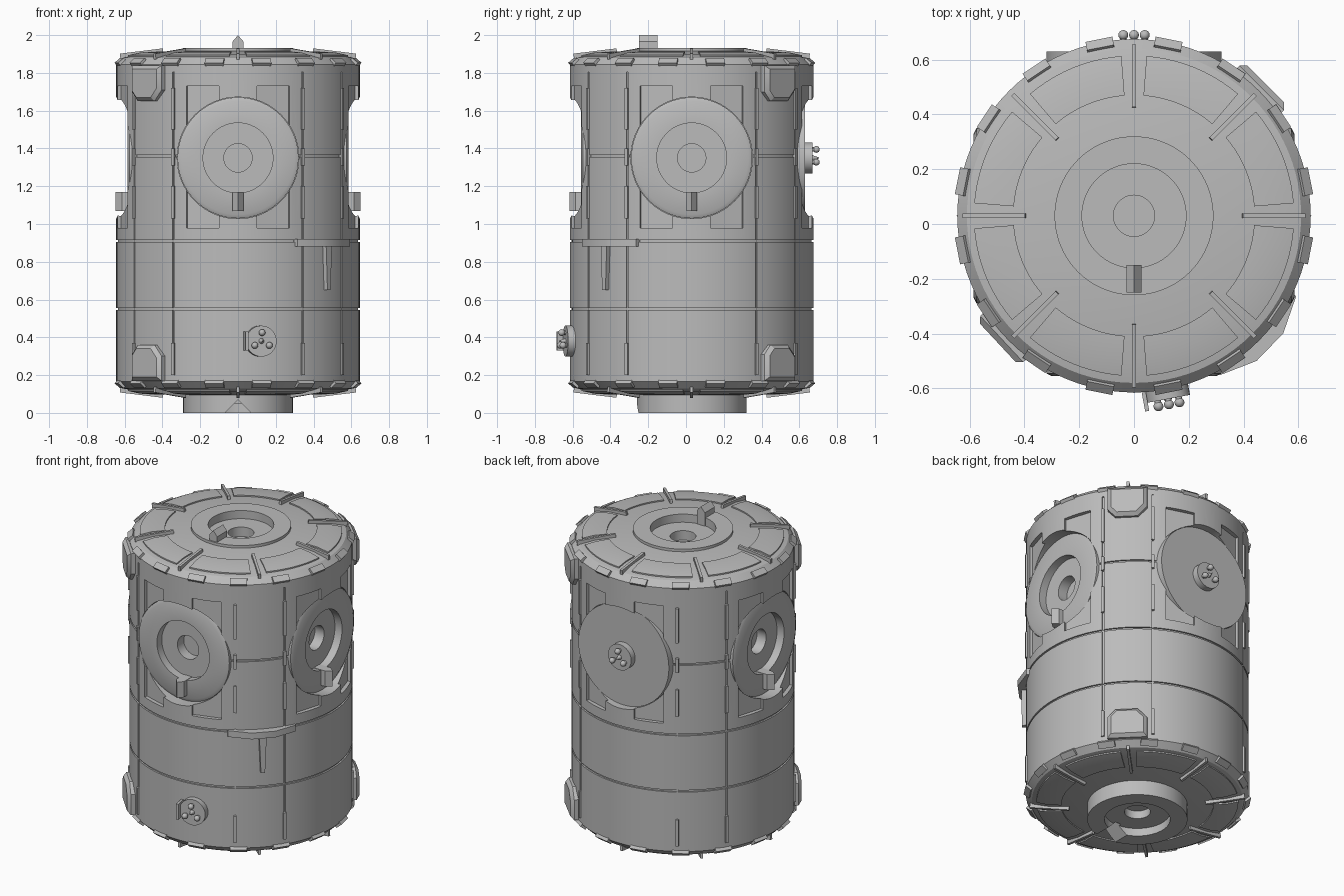
import bpy, bmesh
from math import sin, cos, pi, radians, hypot
from mathutils import Matrix, Vector

if "Cube" in bpy.data.objects:
    bpy.data.objects.remove(bpy.data.objects["Cube"])

AXIS = Vector((0, 0.03, 0))   # centre line of the hull
R = 0.645                     # hull radius
MID = 1.005                   # mid height of the hull
PORT_Z = 1.35

grey = bpy.data.materials.new("hull grey")
grey.use_nodes = True
grey.diffuse_color = (0.5, 0.5, 0.5, 1)
grey.node_tree.nodes["Principled BSDF"].inputs["Base Color"].default_value = (0.5, 0.5, 0.5, 1)


def finish(name, bm, matrix=Matrix()):
    bmesh.ops.transform(bm, matrix=matrix, verts=bm.verts)
    bmesh.ops.recalc_face_normals(bm, faces=bm.faces)
    me = bpy.data.meshes.new(name)
    bm.to_mesh(me)
    bm.free()
    me.materials.append(grey)
    me.shade_smooth()
    me.set_sharp_from_angle(angle=radians(30))
    ob = bpy.data.objects.new(name, me)
    bpy.context.collection.objects.link(ob)
    return ob


def radial(angle, r=0.0, z=0.0):
    """Frame whose z points outward at an angle, with y pointing up."""
    a = radians(angle)
    out, up = Vector((cos(a), sin(a), 0)), Vector((0, 0, 1))
    m = Matrix((up.cross(out), up, out)).transposed().to_4x4()
    m.translation = AXIS + out * r + up * z
    return m


def flip():
    """Mirror from the top end to the bottom end."""
    return Matrix.Translation((0, 0, 2 * MID)) @ Matrix.Scale(-1, 4, (0, 0, 1))


def box(bm, size, m):
    bmesh.ops.create_cube(bm, size=1, matrix=m @ Matrix.Diagonal((*size, 1)))


def tube(bm, r1, r2, z0, z1, m, seg=64):
    bmesh.ops.create_cone(bm, cap_ends=True, segments=seg, radius1=r1, radius2=r2, depth=z1 - z0,
                          matrix=m @ Matrix.Translation((0, 0, (z0 + z1) / 2)))


def prism(bm, points, depth, m):
    """Outline in local xy, extruded along local z."""
    face = bm.faces.new([bm.verts.new(m @ Vector((x, y, 0))) for x, y in points])
    new = bmesh.ops.extrude_face_region(bm, geom=[face])["geom"]
    move = m.to_3x3() @ Vector((0, 0, depth))
    bmesh.ops.translate(bm, vec=move, verts=[v for v in new if isinstance(v, bmesh.types.BMVert)])


def lathe(bm, profile, seg):
    verts = [bm.verts.new((r, 0, z)) for r, z in profile]
    edges = [bm.edges.new(p) for p in zip(verts, verts[1:])]
    bmesh.ops.spin(bm, geom=verts + edges, cent=(0, 0, 0), axis=(0, 0, 1), angle=2 * pi, steps=seg)
    bmesh.ops.remove_doubles(bm, verts=bm.verts, dist=0.0001)


def carve(target, cutter):
    mod = target.modifiers.new("cut", "BOOLEAN")
    mod.operation, mod.solver, mod.object = "DIFFERENCE", "EXACT", cutter
    bpy.context.view_layer.update()
    deps = bpy.context.evaluated_depsgraph_get()
    me = bpy.data.meshes.new_from_object(target.evaluated_get(deps))
    target.modifiers.clear()
    target.data = me
    bpy.data.objects.remove(cutter)
    me.shade_smooth()
    me.set_sharp_from_angle(angle=radians(30))


# Hull: one turned shape with a docking ring at both ends and seam grooves
profile = [(0, 0.1), (0.075, 0.1), (0.075, 0.05), (0.19, 0.05), (0.19, 0), (0.29, 0), (0.29, 0.095),
           (0.52, 0.11), (0.61, 0.13), (R, 0.165)]
for seam in (0.55, 0.91, PORT_Z + 0.01):
    profile += [(R, seam - 0.006), (R - 0.01, seam - 0.006), (R - 0.01, seam + 0.006), (R, seam + 0.006)]
profile += [(R, 1.845), (0.61, 1.88), (0.52, 1.9), (0.29, 1.915), (0.29, 1.932), (0.19, 1.932),
            (0.19, 1.88), (0.075, 1.88), (0.075, 1.82), (0, 1.82)]
bm = bmesh.new()
lathe(bm, profile, 96)
hull = finish("hull", bm, Matrix.Translation(AXIS))

SIDES = (0, 90, 180, 270)
SEAMS = [s + off for s in SIDES for off in (32, 58)]

# Recessed panels beside each port
bm = bmesh.new()
for side in SIDES:
    for off in (-17, 17):
        box(bm, (0.18, 0.75, 0.1), radial(side + off, R + 0.025, 1.355))
carve(hull, finish("panel_cutter", bm))

# Round port wells
bm = bmesh.new()
for side in SIDES:
    tube(bm, 0.322, 0.322, 0.46, 0.8, radial(side, 0, PORT_Z))
carve(hull, finish("port_cutter", bm))

# Vertical seams
bm = bmesh.new()
for a in SEAMS:
    box(bm, (0.01, 1.6, 0.04), radial(a, R + 0.012, MID))
carve(hull, finish("seam_cutter", bm))

# V notch in the bottom docking ring
bm = bmesh.new()
prism(bm, [(-0.075, -0.005), (0.075, -0.005), (0, 0.07)], 0.14, radial(270, 0.17))
carve(hull, finish("notch_cutter", bm))


def key(name, m):
    """Pointed alignment key standing on a docking ring."""
    bm = bmesh.new()
    turn = Matrix.Translation((0, -0.18, 0)) @ Matrix.Rotation(pi / 2, 4, "X")
    prism(bm, [(-0.028, -0.05), (0.028, -0.05), (0.028, 0.035), (0, 0.068), (-0.028, 0.035)], 0.1, m @ turn)
    finish(name, bm)


# Docking ports on three sides, with keys
for side, label in ((270, "front"), (0, "left"), (180, "right")):
    bm = bmesh.new()
    lathe(bm, [(0, 0.47), (0.075, 0.47), (0.075, 0.535), (0.185, 0.535), (0.185, 0.585), (0.3, 0.585),
               (0.32, 0.575), (0.32, 0.45), (0, 0.45)], 64)
    finish(label + "_port", bm, radial(side, 0, PORT_Z))
    key(label + "_port_key", radial(side, 0.58, PORT_Z))
key("top_port_key", Matrix.Translation(AXIS + Vector((0, 0, 1.932))))

# Plain cover on the back port
bm = bmesh.new()
tube(bm, 0.32, 0.32, 0.45, 0.6, radial(90, 0, PORT_Z))
finish("back_port_cover", bm)


def knob(name, m, fin):
    """Round fitting with a cluster of small studs."""
    bm = bmesh.new()
    tube(bm, 0.082, 0.082, -0.04, 0.04, m, 32)
    for i in range(3):
        a = radians(90 + 120 * i)
        at = m @ Matrix.Translation((0.045 * cos(a), 0.045 * sin(a), 0))
        tube(bm, 0.012, 0.012, 0.03, 0.06, at, 12)
        bmesh.ops.create_uvsphere(bm, u_segments=12, v_segments=8, radius=0.018,
                                  matrix=at @ Matrix.Translation((0, 0, 0.06)))
    tube(bm, 0.018, 0.002, 0.03, 0.075, m, 12)
    if fin:
        prism(bm, [(-0.09, -0.05), (-0.075, -0.05), (-0.075, 0.05), (-0.09, 0.05)], 0.07, m)
    finish(name, bm)


knob("front_knob", radial(280.5, R - 0.005, 0.38), True)
knob("back_knob", radial(90, 0.6, PORT_Z), False)


def end_height(r):
    return 1.915 - 0.015 * (r - 0.29) / 0.23 if r < 0.52 else 1.9 - 0.02 * (r - 0.52) / 0.09


# Raised end plates, ribs and rim lugs on both ends
for end, flipped in (("top", Matrix()), ("bottom", flip())):
    m = flipped @ Matrix.Translation(AXIS)
    plates, ribs, lugs = bmesh.new(), bmesh.new(), bmesh.new()
    for i in range(8):
        rows = []
        for r in (0.44, 0.52, 0.585):
            rows.append([plates.verts.new((r * cos(a), r * sin(a), end_height(r) - 0.004))
                         for a in (radians(45 * i + 4.5 + 3.6 * j) for j in range(11))])
        faces = [plates.faces.new((p[j], p[j + 1], q[j + 1], q[j]))
                 for p, q in zip(rows, rows[1:]) for j in range(10)]
        new = bmesh.ops.extrude_face_region(plates, geom=faces)["geom"]
        bmesh.ops.translate(plates, vec=(0, 0, 0.012),
                            verts=[v for v in new if isinstance(v, bmesh.types.BMVert)])
        turn = Matrix.Rotation(radians(45 * i), 4, "Z")
        tilt = Matrix.Rotation(radians(7), 4, "Y")
        box(ribs, (0.23, 0.016, 0.03), turn @ Matrix.Translation((0.51, 0, 1.901)) @ tilt)
        for off in (11.25, 33.75):
            at = turn @ Matrix.Rotation(radians(off), 4, "Z") @ Matrix.Translation((0.632, 0, 1.855))
            box(lugs, (0.04, 0.1, 0.03), at @ Matrix.Rotation(radians(40), 4, "Y"))
    finish(end + "_end_plates", plates, m)
    finish(end + "_end_ribs", ribs, m)
    finish(end + "_rim_lugs", lugs, m)

# Short raised strips along the vertical seams
bm = bmesh.new()
for a in SEAMS:
    for z0, z1 in ((0.2, 0.37), (1.03, 1.2), (1.31, 1.4), (1.5, 1.72)):
        box(bm, (0.018, z1 - z0, 0.03), radial(a, R - 0.005, (z0 + z1) / 2))
finish("seam_strips", bm)

# Chamfered mounting blocks on two opposite diagonals, mirrored top to bottom
for angle, label in ((45, "back_left"), (223, "front_right")):
    for end, flipped in (("upper", Matrix()), ("lower", flip())):
        bm = bmesh.new()
        prism(bm, [(-0.115, 1.84), (-0.115, 1.7), (-0.07, 1.65), (0.06, 1.65), (0.115, 1.71), (0.115, 1.84)],
              0.09, radial(angle, 0.59))
        outer = [e for e in bm.edges if all(
            hypot(*(v.co - AXIS).xy) > 0.66 for v in e.verts)]
        bmesh.ops.bevel(bm, geom=outer, offset=0.02, segments=1, affect="EDGES")
        finish(label + "_" + end + "_block", bm, flipped)

# T-shaped bracket on the front left diagonal
bm = bmesh.new()
lay = radial(316, 0, 0.88) @ Matrix.Rotation(pi / 2, 4, "X")
prism(bm, [(-0.2, 0.58), (0.2, 0.58), (0.2, 0.63), (0.07, 0.69), (-0.07, 0.69), (-0.2, 0.63)],
      -0.04, lay)
prism(bm, [(-0.022, 0.89), (0.022, 0.89), (0.012, 0.65), (-0.012, 0.65)], 0.06, radial(316, 0.61))
finish("t_bracket", bm)
